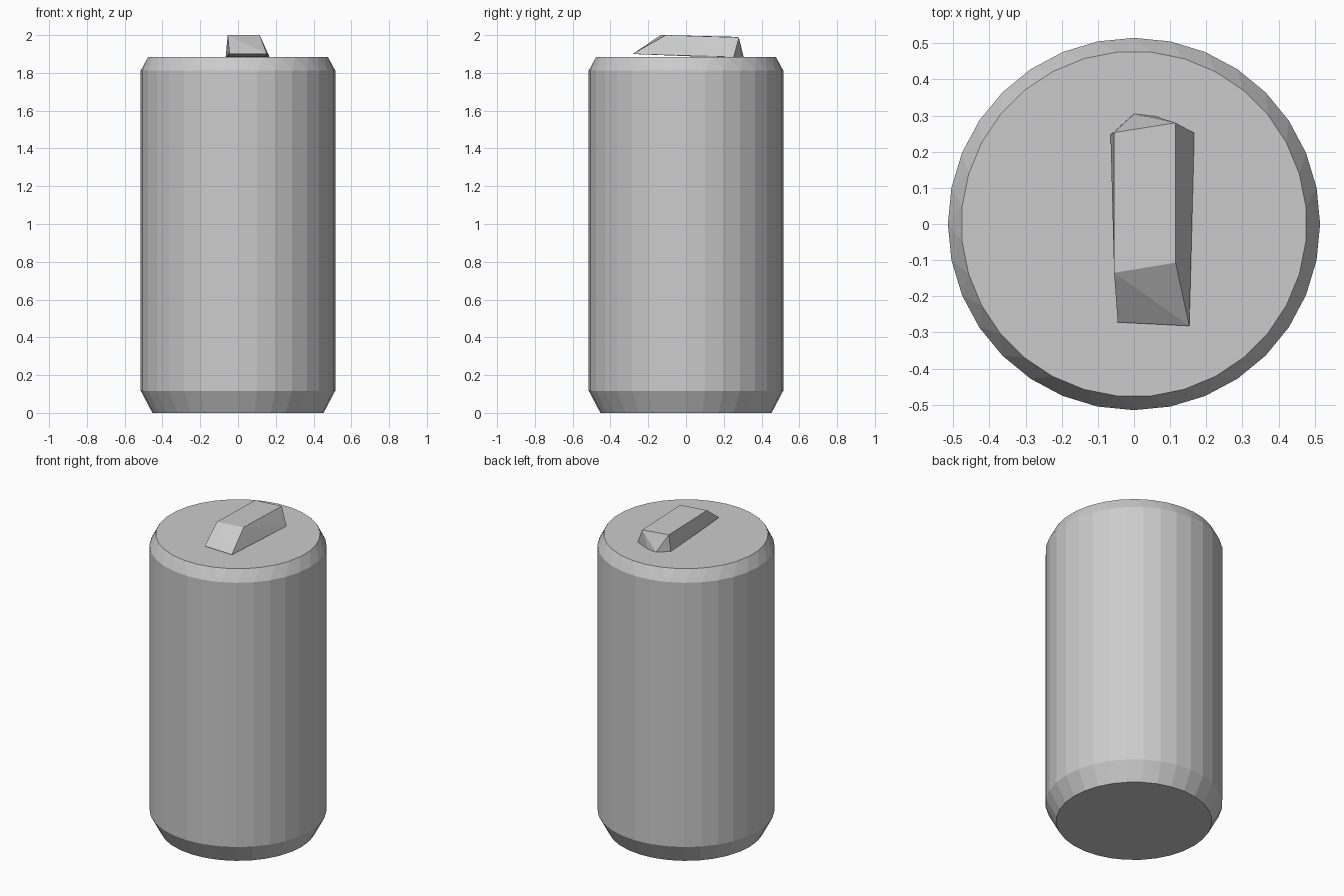
import bpy, bmesh
from math import sin, cos, pi

if "Cube" in bpy.data.objects:
    bpy.data.objects.remove(bpy.data.objects["Cube"])

N = 32


def finish(bm, name):
    bmesh.ops.recalc_face_normals(bm, faces=bm.faces[:])
    mesh = bpy.data.meshes.new(name)
    bm.to_mesh(mesh)
    bm.free()
    obj = bpy.data.objects.new(name, mesh)
    bpy.context.collection.objects.link(obj)
    return obj


def ring(bm, r, z, shift=0.0):
    return [bm.verts.new((r * cos(2 * pi * (i + shift) / N),
                          r * sin(2 * pi * (i + shift) / N), z)) for i in range(N)]


# Can body: tapered foot, straight wall, shoulder and flat lid
bm = bmesh.new()
foot = ring(bm, 0.453, 0.0)
low = ring(bm, 0.515, 0.117)
high = ring(bm, 0.515, 1.812)
lid = ring(bm, 0.478, 1.885, 0.5)
for i in range(N):
    j = (i + 1) % N
    bm.faces.new((foot[i], foot[j], low[j], low[i]))
    bm.faces.new((low[i], low[j], high[j], high[i]))
    # Shoulder is a triangle strip because the lid is turned half a step
    bm.faces.new((high[i], high[j], lid[i]))
    bm.faces.new((high[j], lid[j], lid[i]))
bm.faces.new(foot)
bm.faces.new(lid)
finish(bm, "can_body")

# Pull tab: faceted wedge resting on the lid, with its front lip lifted
bm = bmesh.new()
top = [(-0.055, -0.135, 2.0), (0.115, -0.107, 2.0),
       (0.115, 0.28, 1.988), (-0.055, 0.253, 1.991)]
base = [(-0.045, -0.272, 1.9), (0.153, -0.282, 1.9), (0.153, 0.02, 1.888),
        (-0.054, 0.02, 1.888), (0.167, 0.252, 1.884), (0.06, 0.298, 1.884),
        (0.0, 0.305, 1.884), (-0.065, 0.247, 1.884)]
for p in top + base:
    bm.verts.new(p)
bmesh.ops.convex_hull(bm, input=bm.verts[:])
finish(bm, "pull_tab")
